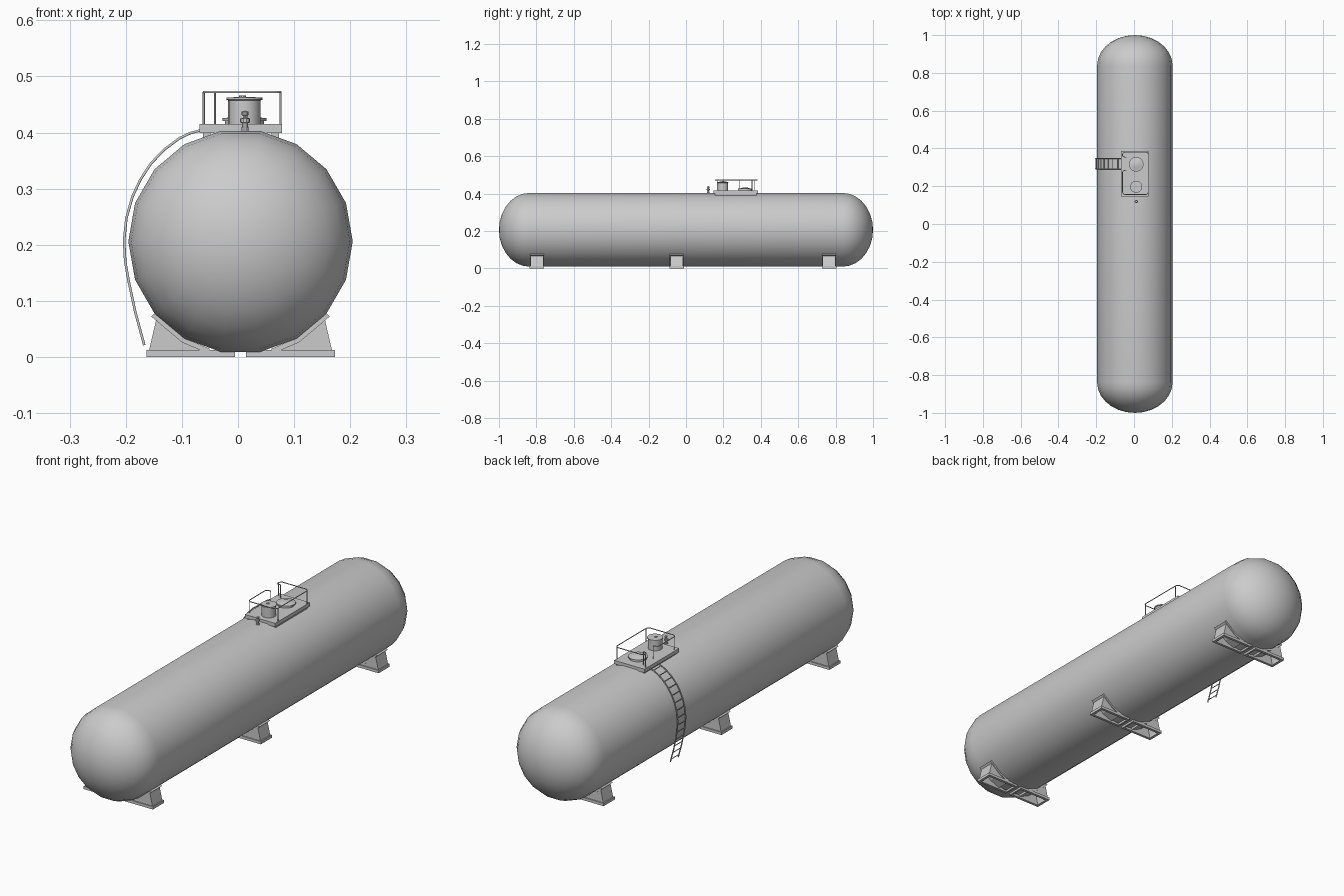
import bpy, bmesh
from math import sin, cos, pi, radians
from mathutils import Vector

if "Cube" in bpy.data.objects:
    bpy.data.objects.remove(bpy.data.objects["Cube"])

CX, CZ, R = 0.0045, 0.206, 0.2      # tank axis and radius


def finish(bm, name, smooth=False):
    bmesh.ops.recalc_face_normals(bm, faces=bm.faces)
    me = bpy.data.meshes.new(name)
    bm.to_mesh(me)
    bm.free()
    if smooth:
        me.shade_smooth()
        me.set_sharp_from_angle(angle=radians(32))
    ob = bpy.data.objects.new(name, me)
    bpy.context.collection.objects.link(ob)
    return ob


def lathe(name, profile, origin, axis, n, turn=0.0):
    """Revolve (radius, height) points about the y or z axis."""
    bm = bmesh.new()
    rings = []
    for r, h in profile:
        if r < 1e-6:
            pts = [(0, 0)]
        else:
            pts = [(r * cos(2 * pi * i / n + turn), r * sin(2 * pi * i / n + turn)) for i in range(n)]
        rings.append([bm.verts.new(Vector(origin) + Vector((a, h, b) if axis == 'y' else (a, b, h)))
                      for a, b in pts])
    for A, B in zip(rings, rings[1:]):
        for i in range(n):
            j = (i + 1) % n
            quad = [A[i % len(A)], A[j % len(A)], B[j % len(B)], B[i % len(B)]]
            bm.faces.new(list(dict.fromkeys(quad)))
    return finish(bm, name, True)


def prism(bm, profile, y0, y1):
    """Extrude an xz outline between two y values."""
    a = [bm.verts.new((x, y0, z)) for x, z in profile]
    b = [bm.verts.new((x, y1, z)) for x, z in profile]
    bm.faces.new(a)
    bm.faces.new(b[::-1])
    for i in range(len(a)):
        j = (i + 1) % len(a)
        bm.faces.new((a[i], b[i], b[j], a[j]))


def box(bm, x0, x1, y0, y1, z0, z1):
    prism(bm, [(x0, z0), (x1, z0), (x1, z1), (x0, z1)], y0, y1)


def pipes(name, paths, radius):
    cu = bpy.data.curves.new(name, 'CURVE')
    cu.dimensions = '3D'
    cu.bevel_depth, cu.bevel_resolution, cu.use_fill_caps = radius, 1, True
    for path in paths:
        sp = cu.splines.new('POLY')
        sp.points.add(len(path) - 1)
        for p, co in zip(sp.points, path):
            p.co = (*co, 1)
    ob = bpy.data.objects.new(name, cu)
    bpy.context.collection.objects.link(ob)


# Tank: 18-sided barrel with elliptical ends
N, Y0, CAP = 7, 0.838, 0.162
end = [(R * sin(i * pi / 2 / N), Y0 + CAP * cos(i * pi / 2 / N)) for i in range(N + 1)]
lathe("tank", [(r, -h) for r, h in end] + end[::-1], (CX, 0, CZ), 'y', 18)

# Saddle feet: hollow base frame, web plates, sloped end wall, curved strip
for k, y in enumerate((-0.797, -0.05, 0.765)):
    bm = bmesh.new()
    for s in (-1, 1):
        def fx(pts):
            return [(CX + s * x, z) for x, z in pts]

        def arc(r, angles):
            return [(r * cos(radians(a)), CZ + r * sin(radians(a))) for a in angles]

        for x0, x1, a, b in ((0.010, 0.168, -0.0385, -0.027), (0.010, 0.168, 0.027, 0.0385),
                             (0.156, 0.168, -0.027, 0.027), (0.010, 0.018, -0.027, 0.027)):
            prism(bm, fx([(x0, 0), (x1, 0), (x1, 0.012), (x0, 0.012)]), y + a, y + b)
        web = [(0.163, 0.012), (0.150, 0.066)] + arc(0.204, (-45, -60)) + [(0.062, 0.012)]
        for a in (-0.034, 0.028):
            prism(bm, fx(web), y + a, y + a + 0.006)
        prism(bm, fx([(0.157, 0.012), (0.163, 0.012), (0.150, 0.068), (0.144, 0.068)]),
              y - 0.034, y + 0.034)
        prism(bm, fx(arc(0.199, (-40, -60, -74)) + arc(0.208, (-74, -60, -40))),
              y - 0.037, y + 0.037)
    finish(bm, f"saddle_foot_{k + 1}")

# Platform deck on two bearers
bm = bmesh.new()
box(bm, -0.069, 0.078, 0.146, 0.386, 0.399, 0.415)
for x in (-0.062, 0.060):
    box(bm, x, x + 0.013, 0.155, 0.378, 0.385, 0.400)
finish(bm, "platform")

# Guard rail with an opening at the ladder
ZT, c = 0.472, 0.012
xl, xr, yf, yb = -0.061, 0.076, 0.156, 0.380
loop = [(-0.041, 0.285), (xl + 0.004, 0.282), (xl, 0.275), (xl, yf + c), (xl + 0.004, yf + 0.004),
        (xl + c, yf), (xr - c, yf), (xr - 0.004, yf + 0.004), (xr, yf + c), (xr, yb - c),
        (xr - 0.004, yb - 0.004), (xr - c, yb), (xl + c, yb), (xl + 0.004, yb - 0.004),
        (xl, yb - c), (xl, 0.362), (xl + 0.004, 0.356), (-0.041, 0.353)]
posts = [(-0.041, 0.285), (-0.041, 0.353), (xl, yf + c), (xr, yf + c), (xr, yb - c), (xl, yb - c)]
pipes("guard_rail", [[(x, y, ZT) for x, y in loop]] +
      [[(x, y, 0.413), (x, y, ZT)] for x, y in posts], 0.0019)

# Tall dome, low hatch and relief valve
lathe("filler_dome", [(0, 0), (0.029, 0), (0.029, 0.043), (0.032, 0.044), (0.032, 0.048), (0, 0.049)],
      (0.0115, 0.197, 0.4145), 'z', 18)
lathe("dome_knob", [(0, 0), (0.006, 0), (0.006, 0.004), (0, 0.004)], (0.008, 0.197, 0.462), 'z', 10)
lathe("low_hatch", [(0, 0), (0.035, 0), (0.035, 0.006), (0.039, 0.006), (0.039, 0.011),
                    (0.030, 0.012), (0.018, 0.016), (0, 0.018)], (0.0115, 0.316, 0.4145), 'z', 18)
lathe("relief_valve", [(0, 0), (0.007, 0), (0.005, 0.017), (0.009, 0.018), (0.009, 0.025),
                       (0.004, 0.026), (0.004, 0.030), (0.006, 0.031), (0.006, 0.037), (0, 0.039)],
      (0.0125, 0.119, 0.400), 'z', 10)

# Ladder curving down the tank side
path = [(-0.066, 0.404), (-0.085, 0.399), (-0.104, 0.390), (-0.131, 0.370), (-0.155, 0.345),
        (-0.174, 0.316), (-0.188, 0.286), (-0.199, 0.247), (-0.203, 0.207), (-0.201, 0.170),
        (-0.195, 0.136), (-0.183, 0.080), (-0.167, 0.021)]
pv = [Vector((x, 0, z)) for x, z in path]


def along(d):
    for a, b in zip(pv, pv[1:]):
        seg = (b - a).length
        if d <= seg:
            return a + (b - a) * (d / seg)
        d -= seg
    return pv[-1]


total = sum((b - a).length for a, b in zip(pv, pv[1:]))
YA, YB = 0.292, 0.347
pipes("ladder_rails", [[(p.x, y, p.z) for p in pv] for y in (YA, YB)], 0.0026)
rungs = [along(total * (i + 0.6) / 14) for i in range(14)]
pipes("ladder_rungs", [[(p.x, YA, p.z), (p.x, YB, p.z)] for p in rungs], 0.0018)
